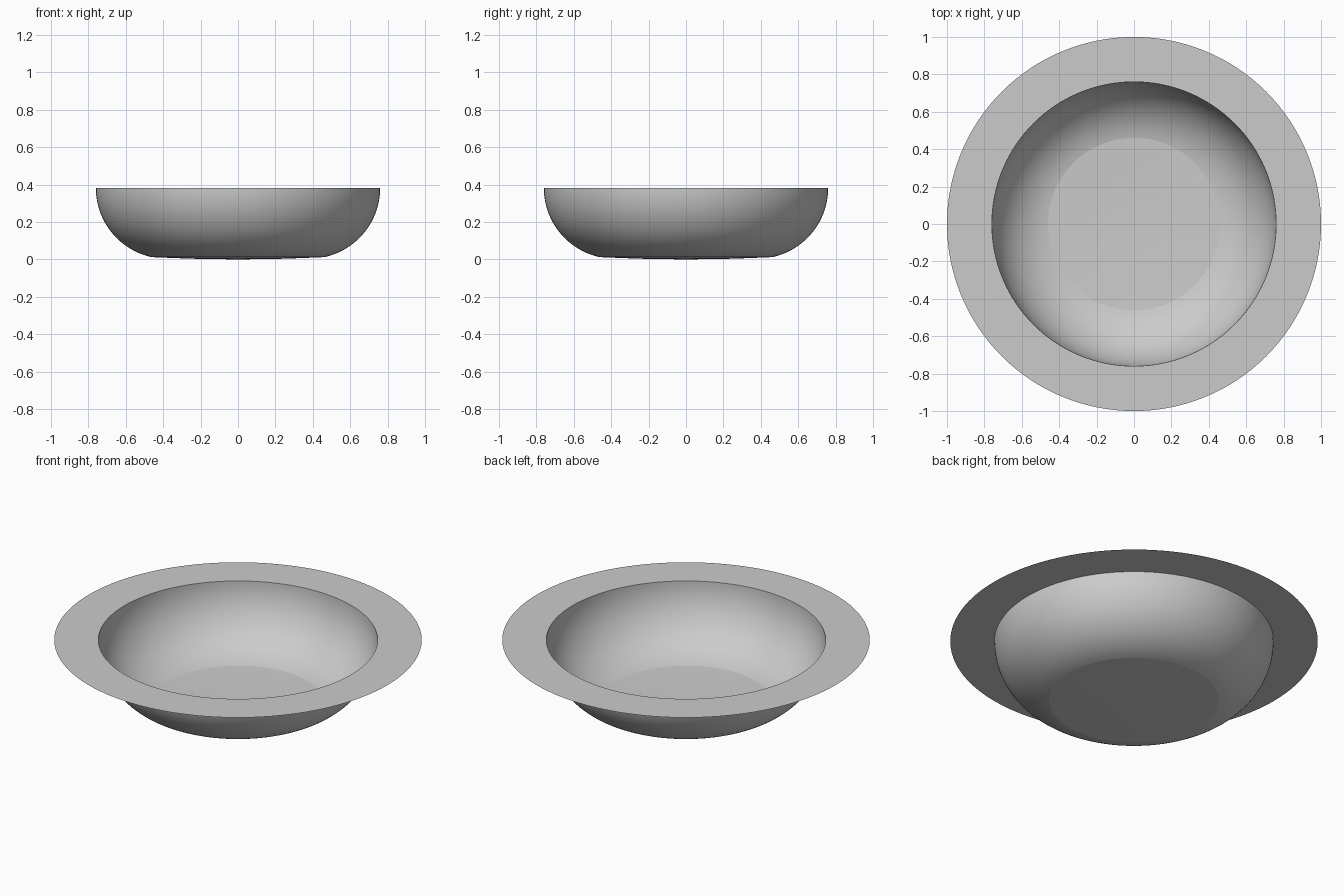
import bpy, bmesh, math

if "Cube" in bpy.data.objects:
    bpy.data.objects.remove(bpy.data.objects["Cube"])

SEG = 128
grey = bpy.data.materials.new("plain grey")
grey.diffuse_color = (0.6, 0.6, 0.6, 1)
grey.use_nodes = True
grey.node_tree.nodes["Principled BSDF"].inputs["Base Color"].default_value = grey.diffuse_color


def lathe(name, profile):
    """Revolve an (r, z) profile around z into a thin surface."""
    bm = bmesh.new()
    verts = [bm.verts.new((r, 0, z)) for r, z in profile]
    edges = [bm.edges.new(p) for p in zip(verts, verts[1:])]
    bmesh.ops.spin(bm, geom=verts + edges, cent=(0, 0, 0), axis=(0, 0, 1),
                   angle=math.tau, steps=SEG, use_merge=True)
    bmesh.ops.remove_doubles(bm, verts=bm.verts, dist=1e-5)
    bmesh.ops.recalc_face_normals(bm, faces=bm.faces)
    if sum(f.normal.z for f in bm.faces) < 0:
        bmesh.ops.reverse_faces(bm, faces=bm.faces)
    me = bpy.data.meshes.new(name)
    bm.to_mesh(me)
    bm.free()
    me.materials.append(grey)
    ob = bpy.data.objects.new(name, me)
    bpy.context.collection.objects.link(ob)
    bpy.context.view_layer.objects.active = ob
    ob.select_set(True)
    bpy.ops.object.shade_smooth_by_angle(angle=math.radians(30))
    ob.select_set(False)


# Rounded wall: circular arc from the base edge up to a vertical lip
R, CX, TOP = 0.378, 0.382, 0.382
start = math.radians(12)
wall = []
for i in range(25):
    a = start + (math.pi / 2 - start) * i / 24
    wall.append((CX + R * math.sin(a), TOP - R * math.cos(a)))
lathe("bowl_wall", wall)

# Very slightly sagging base
lathe("bowl_base", [(0, 0), (0.25, 0.004), wall[0]])

# Flat paper-thin rim
lathe("flat_rim", [(0.76, TOP), (1.0, TOP)])
